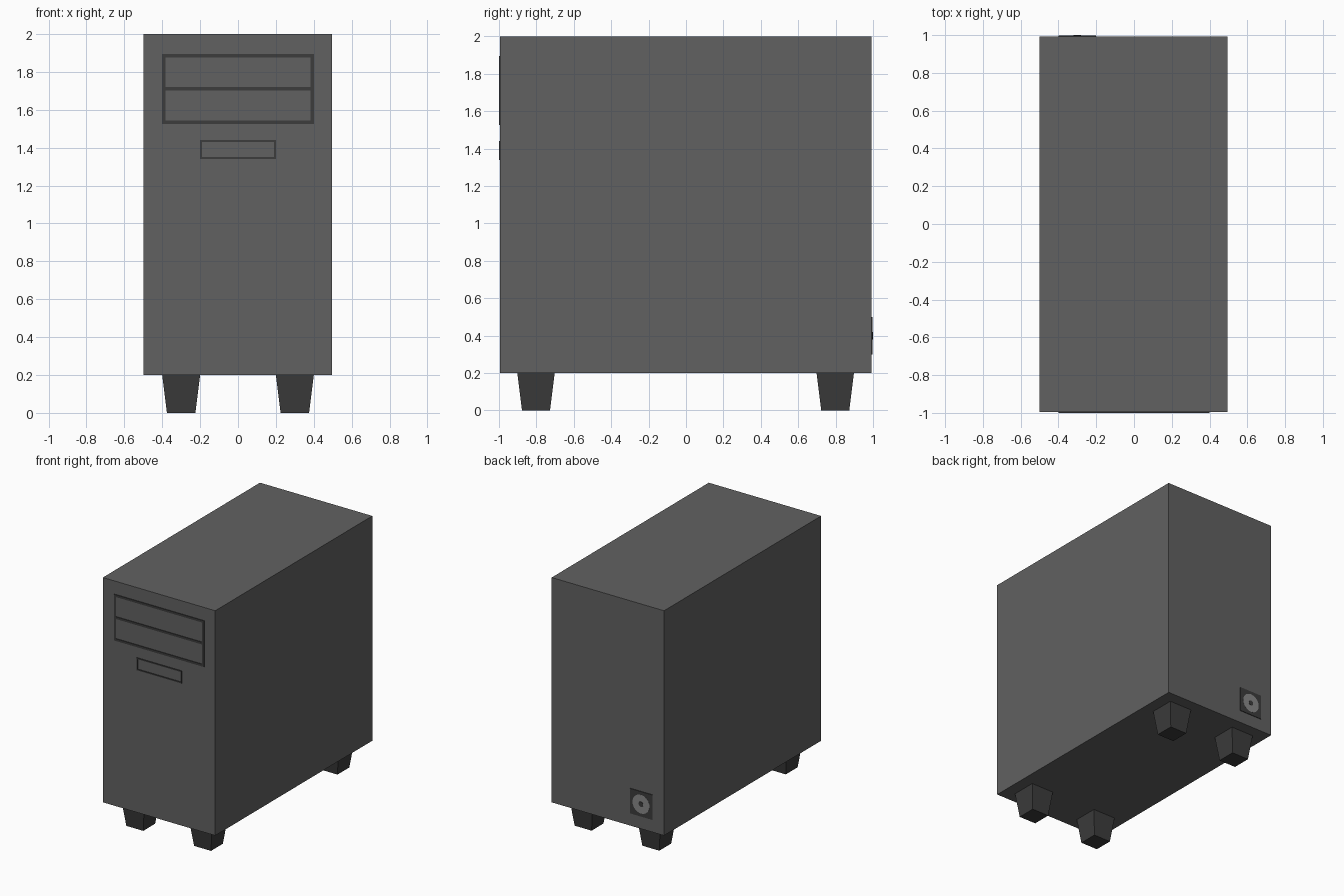
import bpy
import math

if "Cube" in bpy.data.objects:
    bpy.data.objects.remove(bpy.data.objects["Cube"])

FRONT, BACK = -0.995, 0.992


def material(name, value):
    m = bpy.data.materials.new(name)
    m.diffuse_color = (value, value, value, 1)
    m.use_nodes = True
    m.node_tree.nodes["Principled BSDF"].inputs["Base Color"].default_value = m.diffuse_color
    return m


case_grey = material("case_grey", 0.12)
dark_grey = material("dark_grey", 0.045)
light_grey = material("light_grey", 0.25)


def mesh(name, verts, faces, mat):
    me = bpy.data.meshes.new(name)
    me.from_pydata(verts, [], faces)
    me.materials.append(mat)
    ob = bpy.data.objects.new(name, me)
    bpy.context.collection.objects.link(ob)
    return ob


def box(name, x, y, z, mat, taper=0.0):
    """Box from (min, max) ranges; taper insets the lower rectangle."""
    verts = []
    for h, t in ((z[0], taper), (z[1], 0)):
        verts += [(x[0] + t, y[0] + t, h), (x[1] - t, y[0] + t, h),
                  (x[1] - t, y[1] - t, h), (x[0] + t, y[1] - t, h)]
    faces = [(3, 2, 1, 0), (4, 5, 6, 7)]
    faces += [(i, (i + 1) % 4, (i + 1) % 4 + 4, i + 4) for i in range(4)]
    return mesh(name, verts, faces, mat)


def frame(name, half, z, width):
    """Raised rectangular trim on the front panel, as one ring."""
    verts = []
    for w in (0, width):
        for y in (-1.0, FRONT):
            a, lo, hi = half - w, z[0] + w, z[1] - w
            verts += [(-a, y, lo), (a, y, lo), (a, y, hi), (-a, y, hi)]
    faces = []
    for i in range(4):
        j = (i + 1) % 4
        faces += [(i, j, j + 8, i + 8),
                  (j, i, i + 4, j + 4),
                  (i + 8, j + 8, j + 12, i + 12),
                  (i + 4, i + 12, j + 12, j + 4)]
    return mesh(name, verts, faces, dark_grey)


def disc(name, radius, y0, y1, mat):
    bpy.ops.mesh.primitive_cylinder_add(
        vertices=32, radius=radius, depth=y1 - y0,
        location=(-0.3, (y0 + y1) / 2, 0.4), rotation=(math.pi / 2, 0, 0))
    ob = bpy.context.object
    ob.name = name
    ob.data.materials.append(mat)
    bpy.ops.object.shade_smooth_by_angle()


# Main case
box("case_body", (-0.5, 0.495), (FRONT, BACK), (0.2, 2.0), case_grey)

# Tapered feet
for sx, side in ((-1, "left"), (1, "right")):
    for sy, end in ((-1, "front"), (1, "back")):
        x, y = 0.3 * sx, 0.8 * sy - 0.002
        box(f"{end}_{side}_foot", (x - 0.1, x + 0.1), (y - 0.1, y + 0.1),
            (0, 0.2), dark_grey, taper=0.025)

# Drive bay trim on the front
frame("drive_bay_frame", 0.4, (1.525, 1.895), 0.018)
box("drive_bay_divider", (-0.382, 0.382), (-1.0, FRONT), (1.701, 1.719), dark_grey)
frame("small_bay_frame", 0.2, (1.34, 1.44), 0.01)

# Fan on the back
box("fan_plate", (-0.4, -0.2), (BACK, 0.997), (0.3, 0.5), dark_grey)
disc("fan_ring", 0.075, 0.993, 0.998, light_grey)
disc("fan_hub", 0.02, 0.993, 1.0, dark_grey)
